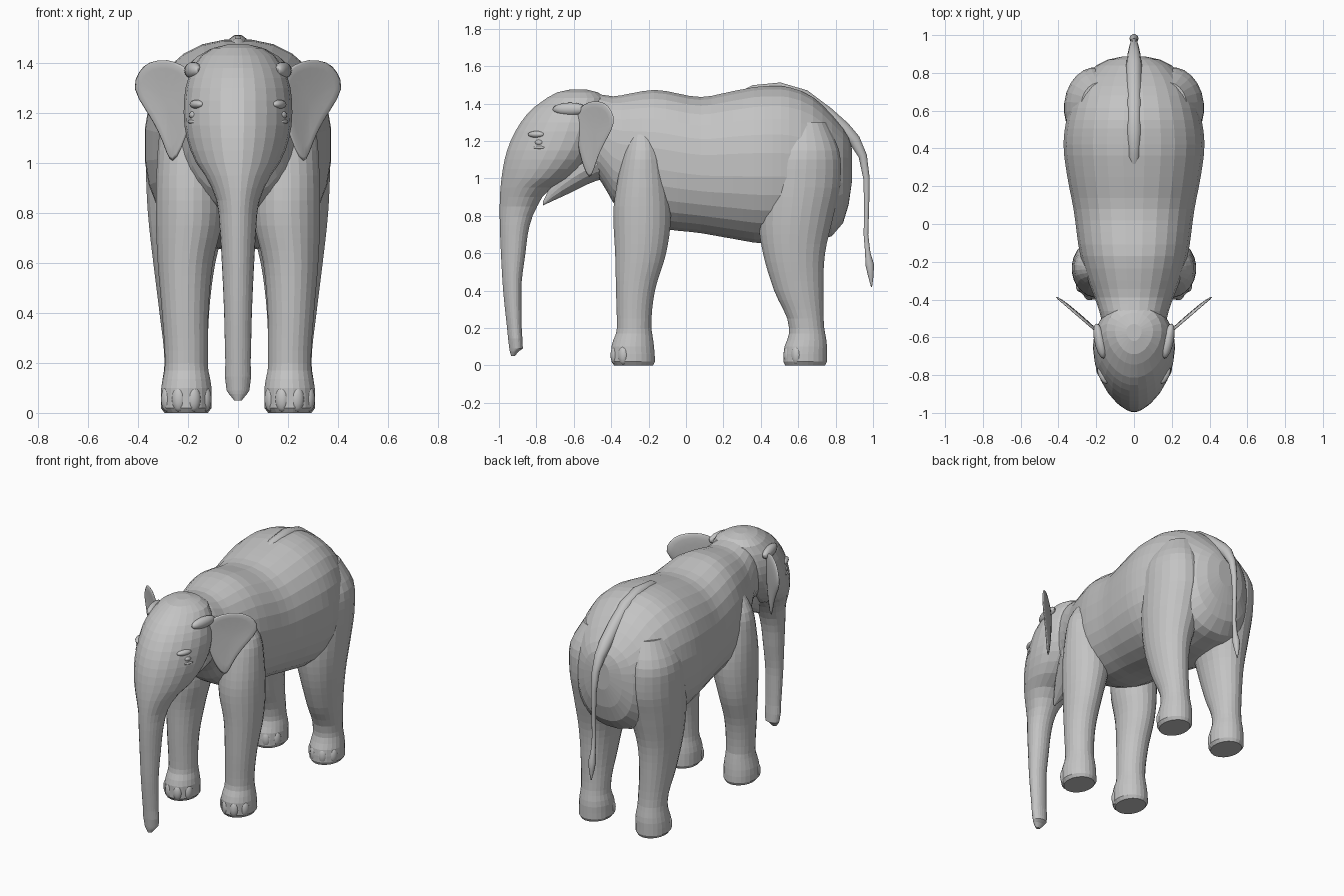
import bpy, bmesh
from math import sin, cos, pi, ceil, radians, copysign
from mathutils import Matrix, Vector

cube = bpy.data.objects.get("Cube")
if cube:
    bpy.data.objects.remove(cube, do_unlink=True)

# One plain hide colour for the whole animal
hide = bpy.data.materials.new("grey_hide")
hide.use_nodes = True
hide_colour = (0.55, 0.55, 0.55, 1)
hide.diffuse_color = hide_colour
hide.node_tree.nodes["Principled BSDF"].inputs["Base Color"].default_value = hide_colour


def finish(name, bm, mirrored=False):
    """Turn a bmesh into a named object, optionally mirrored left to right."""
    bmesh.ops.recalc_face_normals(bm, faces=bm.faces)
    mesh = bpy.data.meshes.new(name)
    bm.to_mesh(mesh)
    bm.free()
    mesh.materials.append(hide)
    ob = bpy.data.objects.new(name, mesh)
    bpy.context.scene.collection.objects.link(ob)
    if mirrored:
        mirror = ob.modifiers.new("left_right", "MIRROR")
        mirror.use_mirror_merge = False
    return ob


def smooth(ob, angle):
    bpy.ops.object.select_all(action="DESELECT")
    bpy.context.view_layer.objects.active = ob
    ob.select_set(True)
    bpy.ops.object.shade_smooth_by_angle(angle=radians(angle))


def skin(name, rings, mirrored=False):
    """Bridge a sequence of equal rings and close both ends."""
    bm = bmesh.new()
    loops = [[bm.verts.new(point) for point in ring] for ring in rings]
    count = len(loops[0])
    for low, high in zip(loops, loops[1:]):
        for i in range(count):
            j = (i + 1) % count
            bm.faces.new((low[i], low[j], high[j], high[i]))
    bm.faces.new(loops[0])
    bm.faces.new(loops[-1])
    return finish(name, bm, mirrored)


def refine(rows, step):
    """Add in-between sections on a smooth curve through the given ones."""
    def secant(a, b):
        return [(q - p) / (b[0] - a[0]) for p, q in zip(a, b)]
    secants = [secant(a, b) for a, b in zip(rows, rows[1:])]
    slopes = [secants[0]]
    for s, t in zip(secants, secants[1:]):
        slopes.append([(p + q) / 2 if p * q > 0 else 0 for p, q in zip(s, t)])
    slopes.append(secants[-1])
    result = []
    for k, (a, b) in enumerate(zip(rows, rows[1:])):
        gap = b[0] - a[0]
        parts = ceil(gap / step)
        for n in range(parts):
            t = n / parts
            ease = t * t * (3 - 2 * t)
            rise, fall = t * (1 - t) ** 2 * gap, t * t * (t - 1) * gap
            row = [p + (q - p) * ease + u * rise + v * fall
                   for p, q, u, v in zip(a, b, slopes[k], slopes[k + 1])]
            row[0] = a[0] + gap * t
            result.append(row)
    return result + [rows[-1]]


def loft(name, rows, axis, sides=24, power=2.0, egg=0.0, mirrored=False):
    """Rows hold position, low and high of the depth, low and high of x."""
    def squircle(v):
        return copysign(abs(v) ** (2 / power), v)
    rings = []
    for pos, u0, u1, x0, x1 in refine(rows, 0.065):
        ring = []
        for i in range(sides):
            angle = 2 * pi * (i + 0.5) / sides
            c, s = squircle(cos(angle)), squircle(sin(angle))
            x = (x0 + x1) / 2 + (x1 - x0) / 2 * c * (1 + egg * s)
            u = (u0 + u1) / 2 + (u1 - u0) / 2 * s
            ring.append((x, u, pos) if axis == "z" else (x, pos, u))
        rings.append(ring)
    return skin(name, rings, mirrored)


def centred(rows):
    return [(p, low, high, -half, half) for p, low, high, half in rows]


def add_blob(bm, centre, size, turn=0):
    matrix = (Matrix.Translation(centre) @ Matrix.Rotation(turn, 4, "Z")
              @ Matrix.Diagonal((*size, 1)))
    bmesh.ops.create_uvsphere(bm, u_segments=14, v_segments=8, radius=1, matrix=matrix)


# Barrel of the body with the neck: y, belly z, back z, half width
body = loft("body", centred([
    (-.62, 1.02, 1.44, .15), (-.46, .99, 1.45, .185), (-.39, .87, 1.44, .21),
    (-.3, .8, 1.455, .245), (-.17, .74, 1.475, .285), (.08, .705, 1.437, .322),
    (.25, .675, 1.468, .355), (.42, .65, 1.495, .375), (.55, .65, 1.49, .36),
    (.68, .665, 1.435, .32), (.78, .69, 1.34, .265), (.84, .76, 1.27, .2),
    (.87, .86, 1.22, .14), (.887, .98, 1.16, .06)]), "y", sides=28, power=2.3)

# Head running down into the trunk: z, front y, back y, half width
head = loft("head_and_trunk", centred([
    (.05, -.935, -.915, .015), (.075, -.942, -.895, .035), (.09, -.945, -.872, .045),
    (.2, -.957, -.878, .05), (.4, -.978, -.88, .055), (.6, -.99, -.858, .064),
    (.75, -.996, -.835, .073), (.85, -.997, -.795, .085), (.95, -.993, -.72, .13),
    (1, -.988, -.62, .165), (1.1, -.972, -.5, .203), (1.2, -.94, -.44, .215),
    (1.3, -.885, -.42, .208), (1.38, -.815, -.42, .18), (1.43, -.745, -.43, .145),
    (1.46, -.69, -.47, .1), (1.475, -.62, -.53, .04)]), "z", egg=.15)

# Lower jaw with its pointed lip
jaw = loft("lower_jaw", centred([
    (-.765, .855, .875, .008), (-.72, .875, .97, .04),
    (-.62, .92, 1.1, .1), (-.48, .985, 1.2, .15), (-.4, 1, 1.25, .15)]), "y", sides=16)

# Legs: z, front y, back y, inner x, outer x
front_legs = loft("front_legs", [
    (0, -.385, -.175, .12, .295), (.02, -.4, -.165, .105, .31),
    (.1, -.4, -.17, .105, .308), (.17, -.375, -.18, .118, .295),
    (.2, -.37, -.185, .12, .293), (.4, -.375, -.165, .118, .305),
    (.6, -.38, -.105, .1, .322), (.8, -.39, -.08, .06, .33),
    (1, -.365, -.1, .06, .325), (1.15, -.33, -.13, .06, .305),
    (1.3, -.28, -.19, .1, .21)], "z", mirrored=True)
hind_legs = loft("hind_legs", [
    (0, .53, .745, .12, .295), (.02, .52, .755, .105, .31),
    (.1, .525, .755, .105, .308), (.17, .55, .745, .118, .297),
    (.2, .55, .74, .12, .295), (.4, .47, .735, .115, .315),
    (.6, .41, .745, .09, .34), (.8, .385, .79, .04, .362),
    (1, .39, .83, .03, .37), (1.15, .42, .82, .05, .36),
    (1.3, .5, .75, .08, .28)], "z", mirrored=True)

# Toenails round the front of each foot
nails = bmesh.new()
for foot_y in (-.285, .64):
    for degrees in (-60, -20, 20, 60):
        a = radians(degrees)
        add_blob(nails, (.207 + .09 * sin(a), foot_y - .102 * cos(a), .055),
                 (.028, .022, .05), a)
smooth(finish("toenails", nails, mirrored=True), 60)

# Spine ridge flowing into the hanging tail: y, z, radius
spine = [(.28, 1.45, .01), (.36, 1.465, .035), (.5, 1.473, .042), (.63, 1.435, .042),
         (.75, 1.345, .042), (.84, 1.265, .042), (.9, 1.205, .034), (.945, 1.12, .024),
         (.965, 1, .018), (.966, .85, .014), (.962, .7, .013), (.972, .6, .015),
         (.982, .54, .024), (.988, .48, .016), (.992, .42, .003)]
rings = []
for k, (y, z, r) in enumerate(spine):
    before, after = spine[max(k - 1, 0)], spine[min(k + 1, len(spine) - 1)]
    along = Vector((0, after[0] - before[0], after[1] - before[1])).normalized()
    across = along.cross(Vector((1, 0, 0)))
    rings.append([Vector((r * cos(a), y, z)) + across * r * sin(a)
                  for a in (2 * pi * i / 10 for i in range(10))])
smooth(skin("spine_ridge_and_tail", rings), 40)

# Ears: thin flaps swept back and outwards
outline = [(.175, 1.36), (.22, 1.395), (.28, 1.42), (.36, 1.41), (.4, 1.37), (.43, 1.3),
           (.37, 1.21), (.315, 1.12), (.285, 1.03), (.262, .985), (.225, 1.05),
           (.195, 1.14), (.175, 1.25)]
ear = bmesh.new()


def ear_ring(scale, dish):
    return [ear.verts.new((.28 + (x - .28) * scale,
                           -.57 + .86 * (.08 + (x - .28) * scale) + dish,
                           1.27 + (z - 1.27) * scale)) for x, z in outline]


rim, middle = ear_ring(1, 0), ear_ring(.55, .012)
for i in range(len(rim)):
    j = (i + 1) % len(rim)
    ear.faces.new((rim[i], rim[j], middle[j], middle[i]))
ear.faces.new(middle)
ears = finish("ears", ear, mirrored=True)
flap = ears.modifiers.new("thickness", "SOLIDIFY")
flap.thickness, flap.offset = .014, 0
ears.modifiers.new("rounding", "SUBSURF").levels = 1
ears.modifiers["rounding"].render_levels = 1
smooth(ears, 40)

# Skin folds in front of the ears, brows and eyelids
folds = bmesh.new()
add_blob(folds, (.18, -.62, 1.37), (.03, .095, .035), radians(-12))
add_blob(folds, (.165, -.8, 1.235), (.022, .05, .018), radians(-25))
add_blob(folds, (.178, -.785, 1.165), (.018, .04, .01), radians(-25))
smooth(finish("face_folds", folds, mirrored=True), 60)

# Eyes
eye = bmesh.new()
add_blob(eye, (.178, -.785, 1.192), (.017, .024, .016), radians(-25))
smooth(finish("eyes", eye, mirrored=True), 60)
